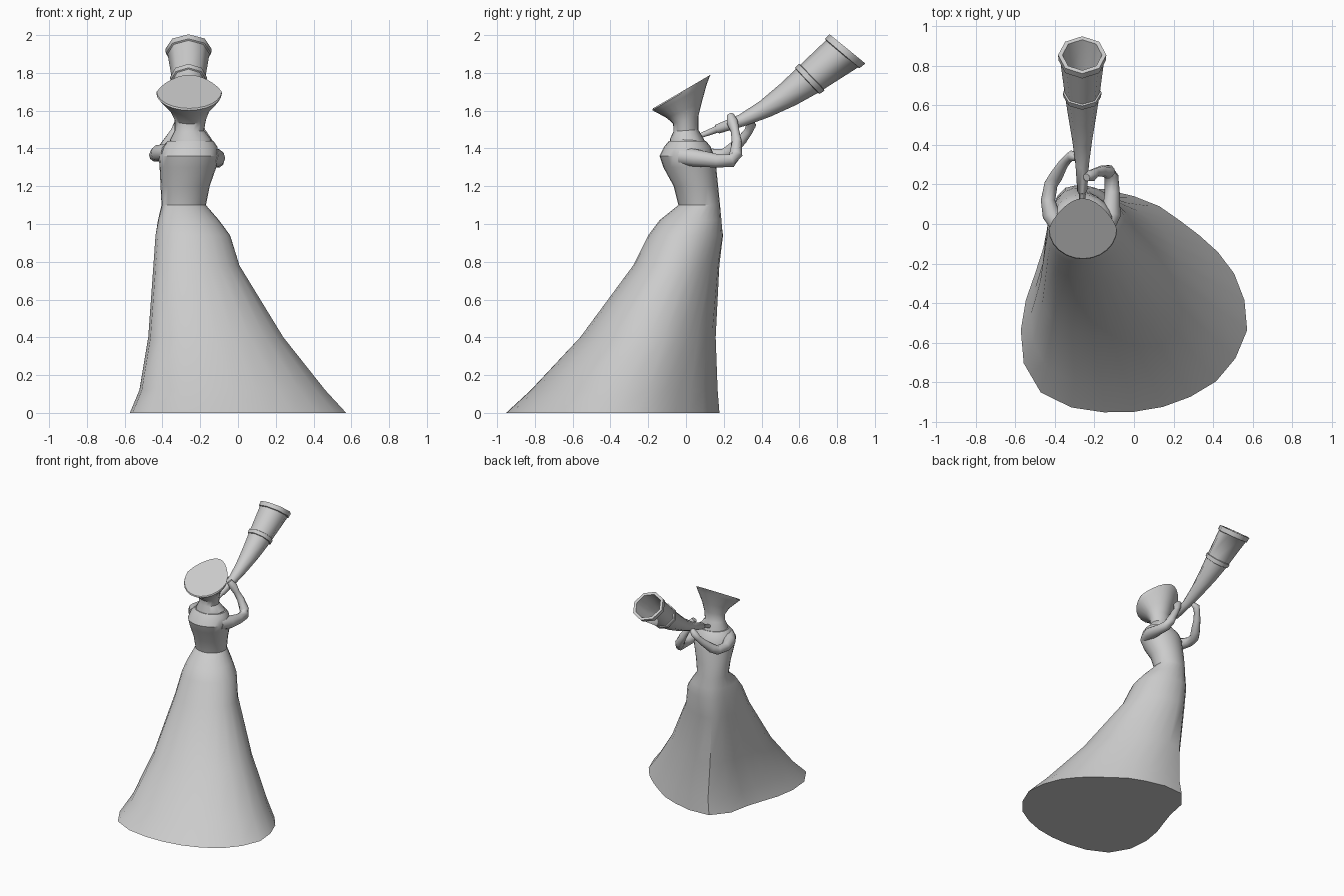
import bpy, bmesh
from math import sin, cos, radians, tau
from mathutils import Vector

cube = bpy.data.objects.get("Cube")
if cube:
    bpy.data.objects.remove(cube, do_unlink=True)

clay = bpy.data.materials.new("light_grey_clay")
clay.use_nodes = True
GREY = (0.6, 0.6, 0.6, 1)
clay.diffuse_color = GREY
clay.node_tree.nodes["Principled BSDF"].inputs["Base Color"].default_value = GREY


def loft(name, rings, angle=35):
    """Skin a list of point rings into one closed, smooth-shaded object."""
    bm = bmesh.new()
    rows = [[bm.verts.new(p) for p in ring] for ring in rings]
    for a, b in zip(rows, rows[1:]):
        n = len(a)
        for i in range(n):
            j = (i + 1) % n
            bm.faces.new((a[i], a[j], b[j], b[i]))
    bm.faces.new(rows[0][::-1])
    bm.faces.new(rows[-1])
    bmesh.ops.recalc_face_normals(bm, faces=bm.faces)
    mesh = bpy.data.meshes.new(name)
    bm.to_mesh(mesh)
    bm.free()
    mesh.materials.append(clay)
    obj = bpy.data.objects.new(name, mesh)
    bpy.context.collection.objects.link(obj)
    bpy.ops.object.select_all(action='DESELECT')
    obj.select_set(True)
    bpy.context.view_layer.objects.active = obj
    bpy.ops.object.shade_smooth_by_angle(angle=radians(angle))
    return obj


# Swept hem outline: polar radius at even angles, blended to an ellipse higher up
HEM = [.98, .92, .86, .82, .82, .87, .93, 1.03, 1.13, 1.06, .93, .91,
       .96, 1.04, 1.13, 1.17, 1.11, 1.04, 1, .99, 1, 1.03, 1.04, 1.04]


def body_ring(z_back, z_front, x0, x1, y0, y1, hem=0, taper=0):
    """Ring fitted to x and y limits, tilted from back to front height."""
    ring = []
    for i, r in enumerate(HEM):
        t = tau * i / len(HEM)
        r = 1 + (r - 1) * hem
        u, v = r * cos(t), r * sin(t)
        u *= 1 - taper * max(0, v)
        k = (v + 1) / 2
        ring.append(((x0 + x1) / 2 + u * (x1 - x0) / 2,
                     y0 + k * (y1 - y0),
                     z_back + k * (z_front - z_back)))
    return ring


def tube_ring(centre, radius, direction, sides):
    turn = Vector(direction).to_track_quat('Z', 'Y')
    return [Vector(centre) + turn @ Vector((radius * cos(tau * i / sides),
                                            radius * sin(tau * i / sides), 0))
            for i in range(sides)]


# Gown: trailing skirt, waist and bodice
gown = [
    (0, -.57, .57, -.95, .18, 1),
    (.12, -.52, .46, -.82, .17, 1),
    (.4, -.475, .24, -.56, .16, .9),
    (.78, -.45, .01, -.28, .18, .65),
    (.94, -.44, -.04, -.20, .20, .45),
    (1.02, -.425, -.10, -.14, .19, .2),
    (1.1, -.405, -.17, -.04, .18, 0),
    (1.2, -.41, -.15, -.065, .17, 0),
    (1.3, -.415, -.115, -.12, .16, 0),
    (1.36, -.42, -.10, -.14, .15, 0),
    (1.41, -.40, -.11, -.115, .13, 0),
    (1.44, -.37, -.13, -.09, .105, 0),
]
loft("gown", [body_ring(z, z, *rest) for z, *rest in gown])

# Neck and head flaring into the flat tilted hat
head = [
    (1.40, 1.40, -.36, -.14, -.085, .10, 0, 0),
    (1.45, 1.44, -.36, -.14, -.085, .10, 0, 0),
    (1.49, 1.50, -.335, -.18, -.066, .065, 0, 0),
    (1.53, 1.57, -.335, -.17, -.068, .065, 0, .1),
    (1.56, 1.65, -.36, -.15, -.10, .085, 0, .15),
    (1.59, 1.74, -.41, -.10, -.155, .11, 0, .25),
    (1.602, 1.78, -.432, -.085, -.178, .125, 0, .3),
    (1.612, 1.79, -.43, -.087, -.175, .13, 0, .3),
]
loft("head_and_hat", [body_ring(*row) for row in head])

# Horn: octagonal, curving upward, with two bands and a hollow bell
HORN_X = -.262
horn = [
    (.07, 1.465, .013), (.16, 1.5, .018), (.165, 1.502, .025),
    (.3, 1.55, .034), (.42, 1.61, .05), (.54, 1.685, .07),
    (.64, 1.757, .086), (.643, 1.758, .095), (.665, 1.777, .098),
    (.668, 1.779, .09), (.825, 1.9, .111), (.828, 1.903, .12),
    (.855, 1.927, .122), (.855, 1.927, .1), (.74, 1.83, .075),
    (.64, 1.755, .05),
]
horn_rings = []
for y, z, r in horn:
    a = radians(20 + 36 * y)
    horn_rings.append(tube_ring((HORN_X, y, z), r, (0, cos(a), sin(a)), 8))
loft("horn", horn_rings, 50)


def limb(name, path, sides=10):
    """Tapered tube through (point, radius) stations."""
    rings = []
    for i, (p, r) in enumerate(path):
        before = Vector(path[max(i - 1, 0)][0])
        after = Vector(path[min(i + 1, len(path) - 1)][0])
        rings.append(tube_ring(p, r, after - before, sides))
    loft(name, rings, 60)


# Arms bent up to hold the horn
limb("left_arm", [
    ((-.15, -.02, 1.36), .05), ((-.115, .05, 1.35), .048),
    ((-.11, .16, 1.335), .038), ((-.115, .24, 1.335), .036),
    ((-.13, .265, 1.37), .035), ((-.165, .268, 1.44), .028),
    ((-.195, .26, 1.49), .023), ((-.215, .245, 1.54), .03),
    ((-.24, .235, 1.575), .02)])
limb("right_arm", [
    ((-.37, -.02, 1.38), .045), ((-.42, .05, 1.375), .045),
    ((-.435, .12, 1.365), .036), ((-.42, .2, 1.365), .034),
    ((-.395, .24, 1.39), .034), ((-.36, .3, 1.45), .026),
    ((-.335, .33, 1.49), .023), ((-.315, .345, 1.525), .027),
    ((-.29, .335, 1.545), .018)])
